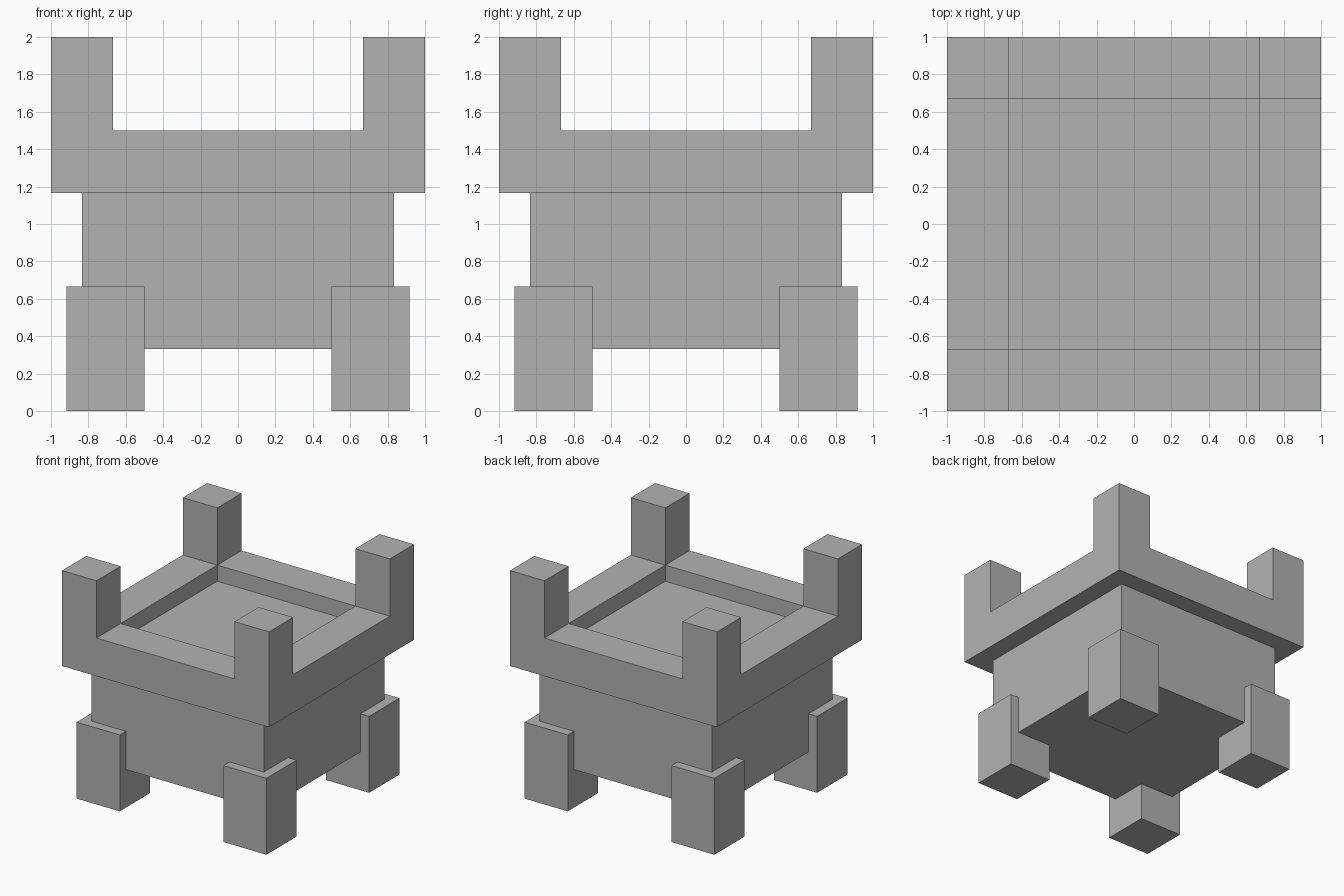
import bpy
import bmesh
from mathutils import Vector

old = bpy.data.objects.get("Cube")
if old:
    bpy.data.objects.remove(old, do_unlink=True)

# One plain grey for everything
GREY = (0.448, 0.448, 0.448, 1.0)
stone = bpy.data.materials.new("stone_grey")
stone.use_nodes = True
stone.diffuse_color = GREY
stone.node_tree.nodes["Principled BSDF"].inputs["Base Color"].default_value = GREY


def add_object(name, bm):
    bmesh.ops.recalc_face_normals(bm, faces=bm.faces)
    mesh = bpy.data.meshes.new(name)
    bm.to_mesh(mesh)
    bm.free()
    mesh.materials.append(stone)
    obj = bpy.data.objects.new(name, mesh)
    bpy.context.collection.objects.link(obj)
    return obj


def box(name, low, high):
    bm = bmesh.new()
    bmesh.ops.create_cube(bm, size=1)
    for v in bm.verts:
        v.co = [h if c > 0 else l for c, l, h in zip(v.co, low, high)]
    return add_object(name, bm)


# Main block
BODY = 0.833
box("body", (-BODY, -BODY, 0.333), (BODY, BODY, 1.167))

# Four legs wrapping the lower corners
for side, sx in (("left", 1), ("right", -1)):
    for end, sy in (("front", -1), ("back", 1)):
        xs = sorted((sx * 0.5, sx * 0.917))
        ys = sorted((sy * 0.5, sy * 0.917))
        box(f"{end}_{side}_leg", (xs[0], ys[0], 0), (xs[1], ys[1], 0.667))

# Crown: slab split three by three, corners raised to posts, centre sunk
INNER, BASE, RIM, TOP, FLOOR = 0.667, 1.167, 1.5, 2.0, 1.36
bm = bmesh.new()
bmesh.ops.create_grid(bm, x_segments=3, y_segments=3, size=1)
for v in bm.verts:
    for i in (0, 1):
        if abs(v.co[i]) < 0.9:
            v.co[i] = INNER if v.co[i] > 0 else -INNER
    v.co.z = BASE
slab = bmesh.ops.extrude_face_region(bm, geom=bm.faces[:], use_keep_orig=True)
for v in slab["geom"]:
    if isinstance(v, bmesh.types.BMVert):
        v.co.z = RIM

top_faces = [f for f in bm.faces if all(v.co.z > RIM - 0.01 for v in f.verts)]
steps = []
for f in top_faces:
    c = f.calc_center_median()
    outside = (abs(c.x) > INNER) + (abs(c.y) > INNER)
    if outside != 1:
        steps.append((f, TOP if outside == 2 else FLOOR))
for f, height in steps:
    raised = bmesh.ops.extrude_discrete_faces(bm, faces=[f])["faces"][0]
    bmesh.ops.translate(bm, verts=raised.verts[:], vec=Vector((0, 0, height - RIM)))
add_object("crown_with_corner_posts", bm)
